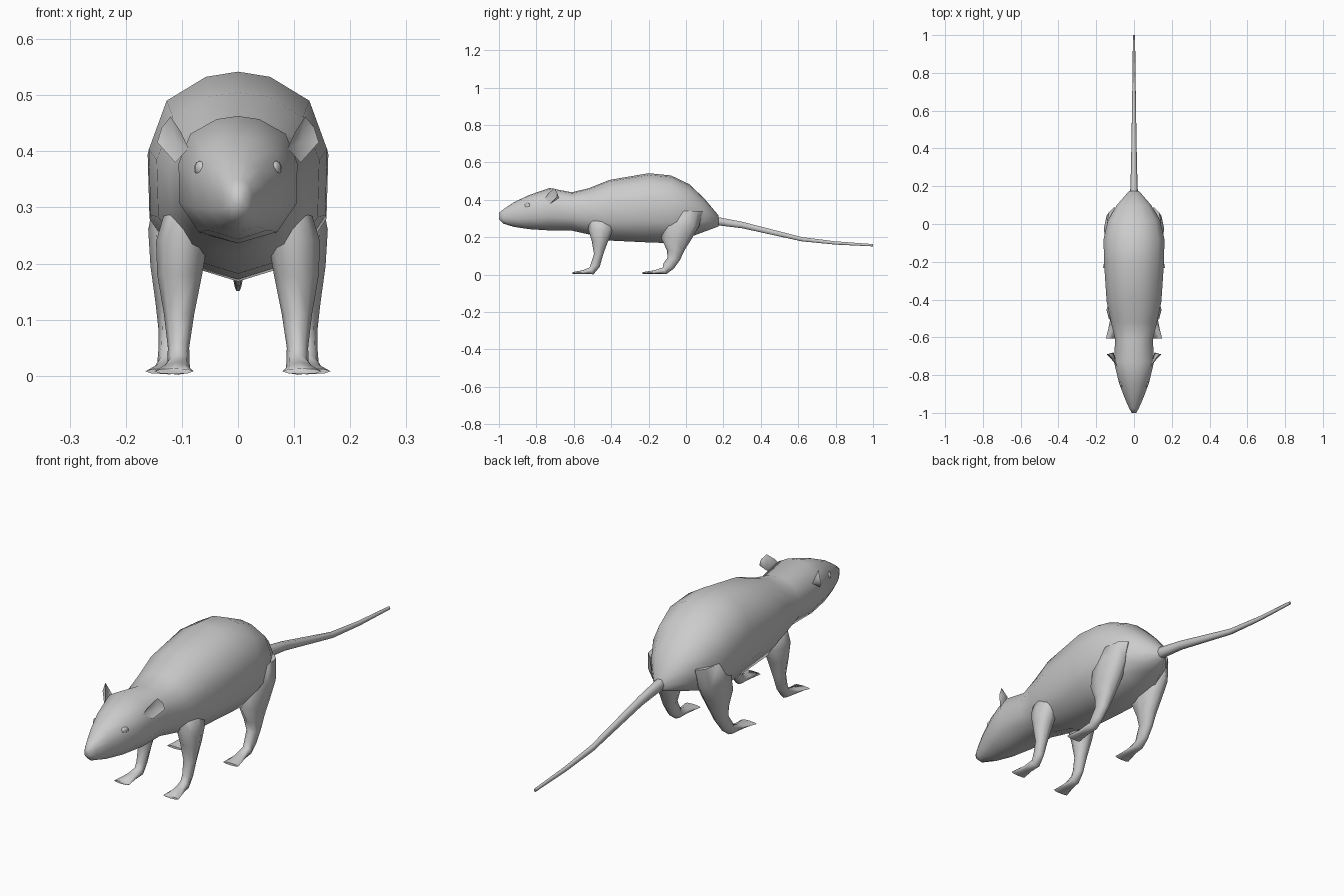
import bpy, bmesh, math
from mathutils import Vector

if "Cube" in bpy.data.objects:
    bpy.data.objects.remove(bpy.data.objects["Cube"])

fur = bpy.data.materials.new("grey_fur")
fur.diffuse_color = (0.6, 0.6, 0.6, 1)
fur.use_nodes = True
fur.node_tree.nodes["Principled BSDF"].inputs["Base Color"].default_value = fur.diffuse_color


def finish(name, bm, angle=80):
    bmesh.ops.recalc_face_normals(bm, faces=bm.faces)
    mesh = bpy.data.meshes.new(name)
    bm.to_mesh(mesh)
    bm.free()
    mesh.materials.append(fur)
    ob = bpy.data.objects.new(name, mesh)
    bpy.context.collection.objects.link(ob)
    bpy.ops.object.select_all(action='DESELECT')
    ob.select_set(True)
    bpy.context.view_layer.objects.active = ob
    bpy.ops.object.shade_smooth_by_angle(angle=math.radians(angle))
    return ob


def loft(name, rings, angle=80):
    """Skin a list of equal-sized point rings and cap both ends."""
    bm = bmesh.new()
    loops = [[bm.verts.new(p) for p in ring] for ring in rings]
    for a, b in zip(loops, loops[1:]):
        for i in range(len(a)):
            j = (i + 1) % len(a)
            bm.faces.new((a[i], a[j], b[j], b[i]))
    bm.faces.new(loops[0])
    bm.faces.new(loops[-1])
    return finish(name, bm, angle)


# Body and head: (y, half width, bottom, top) with one shared cross-section
half = [(0.36, 0.95), (0.8, 0.72), (1, 0.25), (0.98, -0.38), (0.66, -0.82)]
section = [(0, 1)] + half + [(0, -1)] + [(-x, z) for x, z in reversed(half)]
stations = [
    (-1.0, 0.012, 0.295, 0.33), (-0.975, 0.026, 0.272, 0.35),
    (-0.92, 0.05, 0.255, 0.387), (-0.84, 0.08, 0.243, 0.425),
    (-0.73, 0.106, 0.236, 0.463), (-0.61, 0.1, 0.235, 0.44),
    (-0.52, 0.122, 0.215, 0.462), (-0.41, 0.145, 0.182, 0.506),
    (-0.2, 0.159, 0.172, 0.542), (-0.08, 0.161, 0.168, 0.53),
    (0.02, 0.138, 0.2, 0.482), (0.1, 0.091, 0.23, 0.404),
    (0.175, 0.026, 0.258, 0.315)]
loft("body", [[(sx * w, y, (lo + hi) / 2 + sz * (hi - lo) / 2) for sx, sz in section]
              for y, w, lo, hi in stations])

# Tail: (y, z, radius)
tail = [(0.12, 0.293, 0.027), (0.18, 0.284, 0.025), (0.3, 0.265, 0.02),
        (0.62, 0.189, 0.013), (0.8, 0.169, 0.01), (1.0, 0.157, 0.007)]
loft("tail", [[(0.8 * r * math.cos(k * math.pi / 3), y, z + r * math.sin(k * math.pi / 3))
               for k in range(6)] for y, z, r in tail])

# Legs: (x, y, z, half width, half depth, forward tilt of the ring in degrees)
front_leg = [
    (0.09, -0.45, 0.31, 0.035, 0.07, 0), (0.1, -0.455, 0.24, 0.046, 0.068, 0),
    (0.104, -0.46, 0.18, 0.04, 0.044, 0), (0.105, -0.467, 0.11, 0.027, 0.025, 0),
    (0.106, -0.485, 0.05, 0.019, 0.025, 20), (0.106, -0.505, 0.02, 0.02, 0.021, 60),
    (0.11, -0.55, 0.013, 0.025, 0.011, 90), (0.114, -0.607, 0.008, 0.035, 0.005, 90)]
hind_leg = [
    (0.105, -0.01, 0.34, 0.04, 0.1, 0), (0.11, -0.025, 0.26, 0.05, 0.095, 0),
    (0.11, -0.05, 0.195, 0.046, 0.083, 0), (0.113, -0.055, 0.13, 0.034, 0.047, 0),
    (0.118, -0.065, 0.085, 0.024, 0.034, 10), (0.122, -0.093, 0.045, 0.02, 0.031, 25),
    (0.123, -0.115, 0.02, 0.021, 0.02, 65), (0.126, -0.17, 0.013, 0.025, 0.01, 90),
    (0.13, -0.233, 0.008, 0.035, 0.005, 90)]


def leg(name, spec, side):
    rings = []
    for x, y, z, rx, ry, tilt in spec:
        t = math.radians(tilt)
        ring = []
        for k in range(8):
            a = k * math.pi / 4
            v = ry * math.sin(a)
            ring.append((side * (x + rx * math.cos(a)), y + v * math.cos(t),
                         max(0, z - v * math.sin(t))))
        rings.append(ring)
    loft(name, rings)


def ear(name, side):
    """Thin cupped leaf: a rim joined to a front hollow and a back bulge."""
    rim = [(0.088, -0.755, 0.405), (0.102, -0.735, 0.435), (0.12, -0.705, 0.462),
           (0.136, -0.69, 0.442), (0.144, -0.69, 0.416), (0.112, -0.725, 0.38)]
    bm = bmesh.new()
    ring = [bm.verts.new((side * x, y, z)) for x, y, z in rim]
    for hub in ((0.111, -0.705, 0.417), (0.108, -0.68, 0.41)):
        centre = bm.verts.new((side * hub[0], hub[1], hub[2]))
        for i in range(6):
            bm.faces.new((ring[i], ring[(i + 1) % 6], centre))
    finish(name, bm, 60)


def eye(name, side):
    bm = bmesh.new()
    bmesh.ops.create_uvsphere(bm, u_segments=8, v_segments=5, radius=1)
    for v in bm.verts:
        p = v.co * Vector((0.009, 0.016, 0.014))
        v.co = (side * (0.068 + p.x - 0.35 * p.y * -1), -0.848 + p.y, 0.369 + p.z)
    finish(name, bm)


for label, side in (("right", 1), ("left", -1)):
    leg("front_leg_" + label, front_leg, side)
    leg("hind_leg_" + label, hind_leg, side)
    ear("ear_" + label, side)
    eye("eye_" + label, side)
